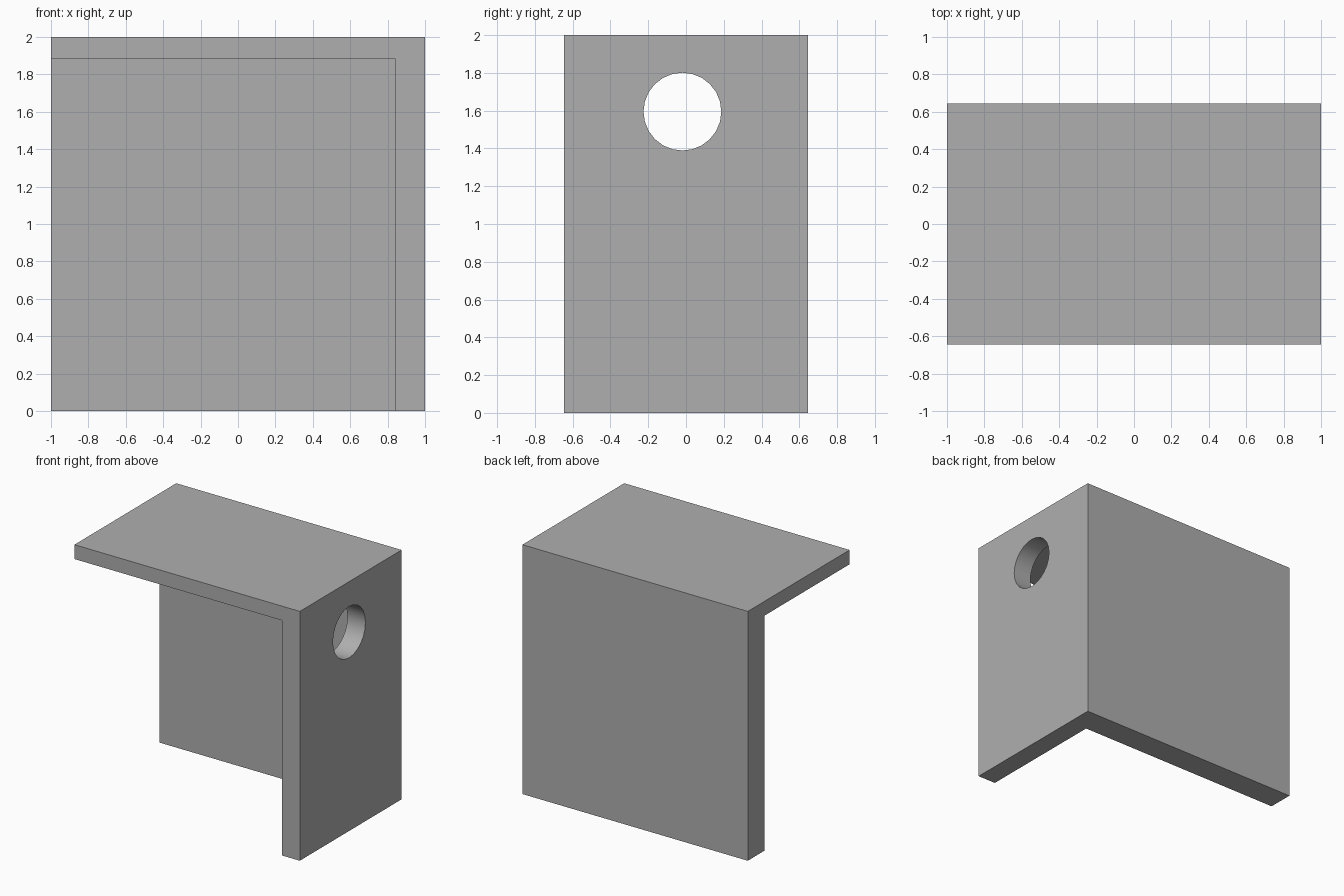
import bpy
import math

if "Cube" in bpy.data.objects:
    bpy.data.objects.remove(bpy.data.objects["Cube"])

HALF_DEPTH = 0.645

grey = bpy.data.materials.new("plain grey")
grey.diffuse_color = (0.43, 0.43, 0.43, 1)
grey.use_nodes = True
grey.node_tree.nodes["Principled BSDF"].inputs["Base Color"].default_value = grey.diffuse_color


def box(name, low, high):
    """Box spanning two opposite corners."""
    bpy.ops.mesh.primitive_cube_add(
        size=1, location=[(a + b) / 2 for a, b in zip(low, high)])
    ob = bpy.context.object
    ob.name = name
    ob.scale = [b - a for a, b in zip(low, high)]
    bpy.ops.object.transform_apply(location=True, rotation=True, scale=True)
    ob.data.materials.append(grey)
    return ob


def cut(target, cutter):
    """Subtract the cutter from the target and discard it."""
    mod = target.modifiers.new("cut", 'BOOLEAN')
    mod.operation = 'DIFFERENCE'
    mod.solver = 'EXACT'
    mod.object = cutter
    bpy.context.view_layer.objects.active = target
    bpy.ops.object.modifier_apply(modifier=mod.name)
    bpy.data.objects.remove(cutter)


# Outer block: becomes the top, right and back panels
bracket = box("corner_bracket", (-1, -HALF_DEPTH, 0), (1, HALF_DEPTH, 2))

# Open space under the top, towards the front left
cut(bracket, box("cavity_cutter", (-1.5, -1.2, -0.5), (0.84, 0.435, 1.885)))

# Round hole through the right panel
bpy.ops.mesh.primitive_cylinder_add(
    vertices=24, radius=0.206, depth=0.6,
    location=(0.92, -0.019, 1.595), rotation=(0, math.pi / 2, 0))
hole = bpy.context.object
hole.name = "hole_cutter"
hole.data.materials.append(grey)
cut(bracket, hole)

# Smooth bore, crisp panel edges
bpy.ops.object.select_all(action='DESELECT')
bracket.select_set(True)
bpy.context.view_layer.objects.active = bracket
bpy.ops.object.shade_smooth_by_angle(angle=math.radians(30))
